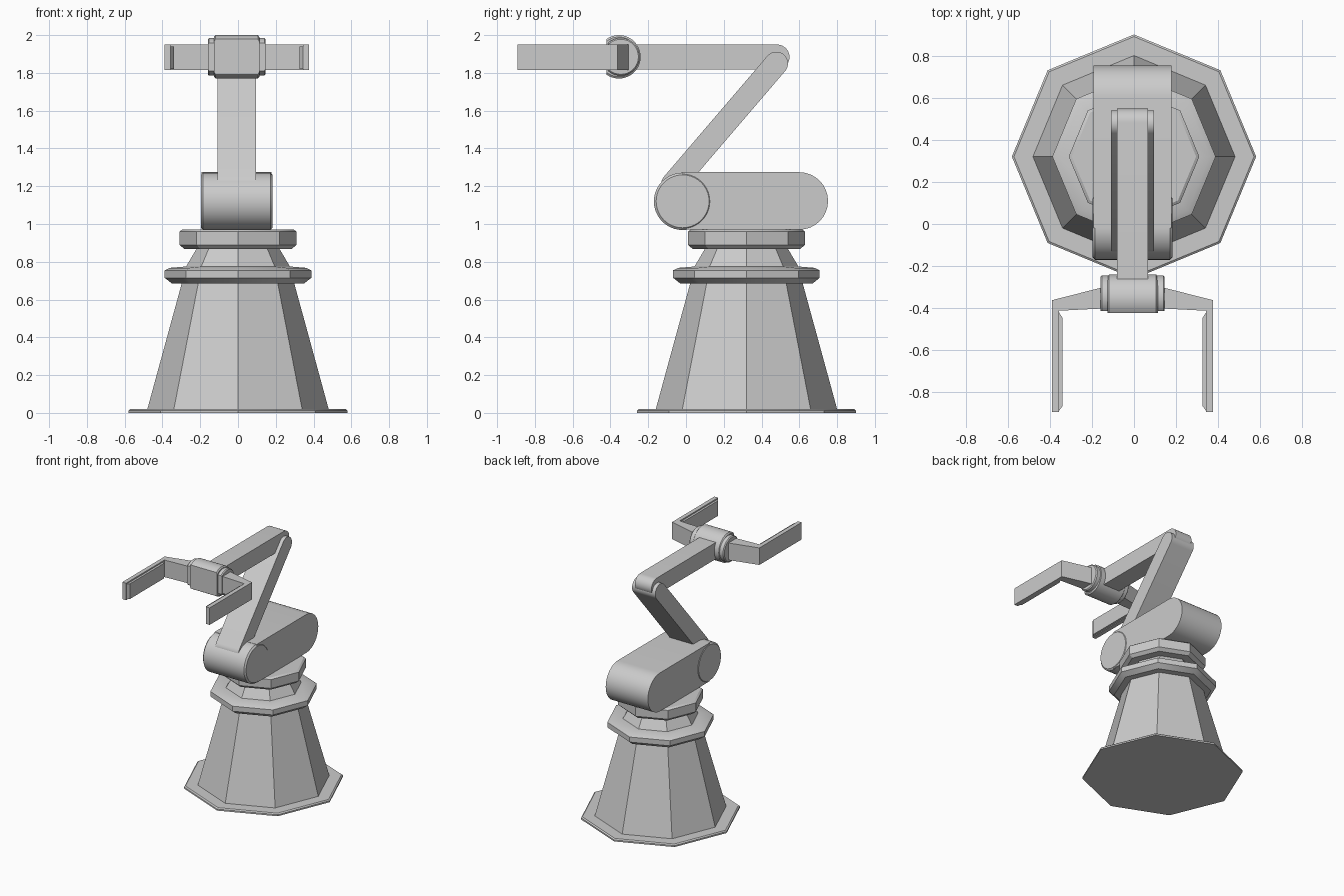
import bpy, bmesh, math
from mathutils import Matrix, Vector

if "Cube" in bpy.data.objects:
    bpy.data.objects.remove(bpy.data.objects["Cube"])

CX = -0.007  # the arm sits a hair left of the base centre


def finish(bm, name):
    bmesh.ops.recalc_face_normals(bm, faces=bm.faces)
    me = bpy.data.meshes.new(name)
    bm.to_mesh(me)
    bm.free()
    ob = bpy.data.objects.new(name, me)
    bpy.context.collection.objects.link(ob)
    bpy.ops.object.select_all(action='DESELECT')
    ob.select_set(True)
    bpy.context.view_layer.objects.active = ob
    bpy.ops.object.shade_smooth_by_angle(angle=math.radians(30))
    return ob


def lathe(name, profile, n, matrix, clip_y=None):
    """Closed solid of revolution from (radius, height) points."""
    bm = bmesh.new()
    rings = [[bm.verts.new((r * math.cos(2 * math.pi * i / n), r * math.sin(2 * math.pi * i / n), h))
              for i in range(n)] for r, h in profile]
    for a, b in zip(rings, rings[1:]):
        for i in range(n):
            j = (i + 1) % n
            bm.faces.new((a[i], a[j], b[j], b[i]))
    bm.faces.new(rings[0][::-1])
    bm.faces.new(rings[-1])
    bmesh.ops.transform(bm, matrix=matrix, verts=bm.verts)
    if clip_y is not None:
        cut = bmesh.ops.bisect_plane(bm, geom=bm.verts[:] + bm.edges[:] + bm.faces[:],
                                     plane_co=(0, clip_y, 0), plane_no=(0, -1, 0), clear_outer=True)
        edges = [e for e in cut['geom_cut'] if isinstance(e, bmesh.types.BMEdge)]
        bmesh.ops.holes_fill(bm, edges=edges)
    return finish(bm, name)


def prism(name, points, offset):
    """Extrude a flat polygon along an offset vector."""
    bm = bmesh.new()
    face = bm.faces.new([bm.verts.new(p) for p in points])
    ext = bmesh.ops.extrude_face_region(bm, geom=[face], use_keep_orig=True)
    bmesh.ops.translate(bm, vec=offset, verts=[v for v in ext['geom'] if isinstance(v, bmesh.types.BMVert)])
    return finish(bm, name)


def link(name, a, b, r, half, round_a=True, n=16):
    """Bar in the yz plane from a to b with rounded ends, extruded in x."""
    ang = math.atan2(b[1] - a[1], b[0] - a[0])
    pts = []
    for c, start, rounded in ((b, ang - math.pi / 2, True), (a, ang + math.pi / 2, round_a)):
        steps = n if rounded else 1
        for i in range(steps + 1):
            t = start + math.pi * i / steps
            pts.append((CX - half, c[0] + r * math.cos(t), c[1] + r * math.sin(t)))
    return prism(name, pts, (2 * half, 0, 0))


def along_x(y, z):
    return Matrix.Translation((CX, y, z)) @ Matrix.Rotation(math.pi / 2, 4, 'Y')


# octagonal pedestal
lathe("pedestal", [(.58, 0), (.58, .012), (.57, .02), (.48, .02), (.298, .685), (.35, .685),
                   (.388, .715), (.388, .755), (.36, .768), (.275, .775), (.22, .868), (.285, .868),
                   (.31, .89), (.31, .96), (.295, .97)], 8, Matrix.Translation((0, .32, 0)))

# shoulder housing and its front drum
link("shoulder_housing", (-.02, 1.122), (.60, 1.122), .152, .185, round_a=False)
lathe("shoulder_drum", [(.136, -.189), (.14, -.189), (.152, -.178), (.152, .178), (.14, .189),
                        (.136, .189)], 40, along_x(-.018, 1.12))

# arm links
link("lower_arm", (-.07, 1.21), (.478, 1.85), .062, .102)
link("upper_arm", (-.33, 1.884), (.482, 1.884), .066, .073, round_a=False)

# wrist: flat-fronted drum with narrower end collars
lathe("wrist_drum", [(.105, -.12), (.115, -.112), (.115, .112), (.105, .12)], 40,
      along_x(-.355, 1.885), clip_y=-.422)
lathe("wrist_collars", [(.093, -.153), (.10, -.146), (.10, .146), (.093, .153)], 40,
      along_x(-.345, 1.885), clip_y=-.412)

# gripper fingers with slightly raised inner pads, mirrored
outline = [(.12, -.295), (.383, -.362), (.383, -.893), (.350, -.893), (.350, -.412), (.12, -.40)]
pad = [(.352, -.415), (.352, -.892), (.333, -.865), (.333, -.445)]
for side, label in ((-1, "left"), (1, "right")):
    prism(label + "_finger", [(CX + side * x, y, 1.815) for x, y in outline], Vector((0, 0, .135)))
    prism(label + "_finger_pad", [(CX + side * x, y, 1.82) for x, y in pad], Vector((0, 0, .12)))
